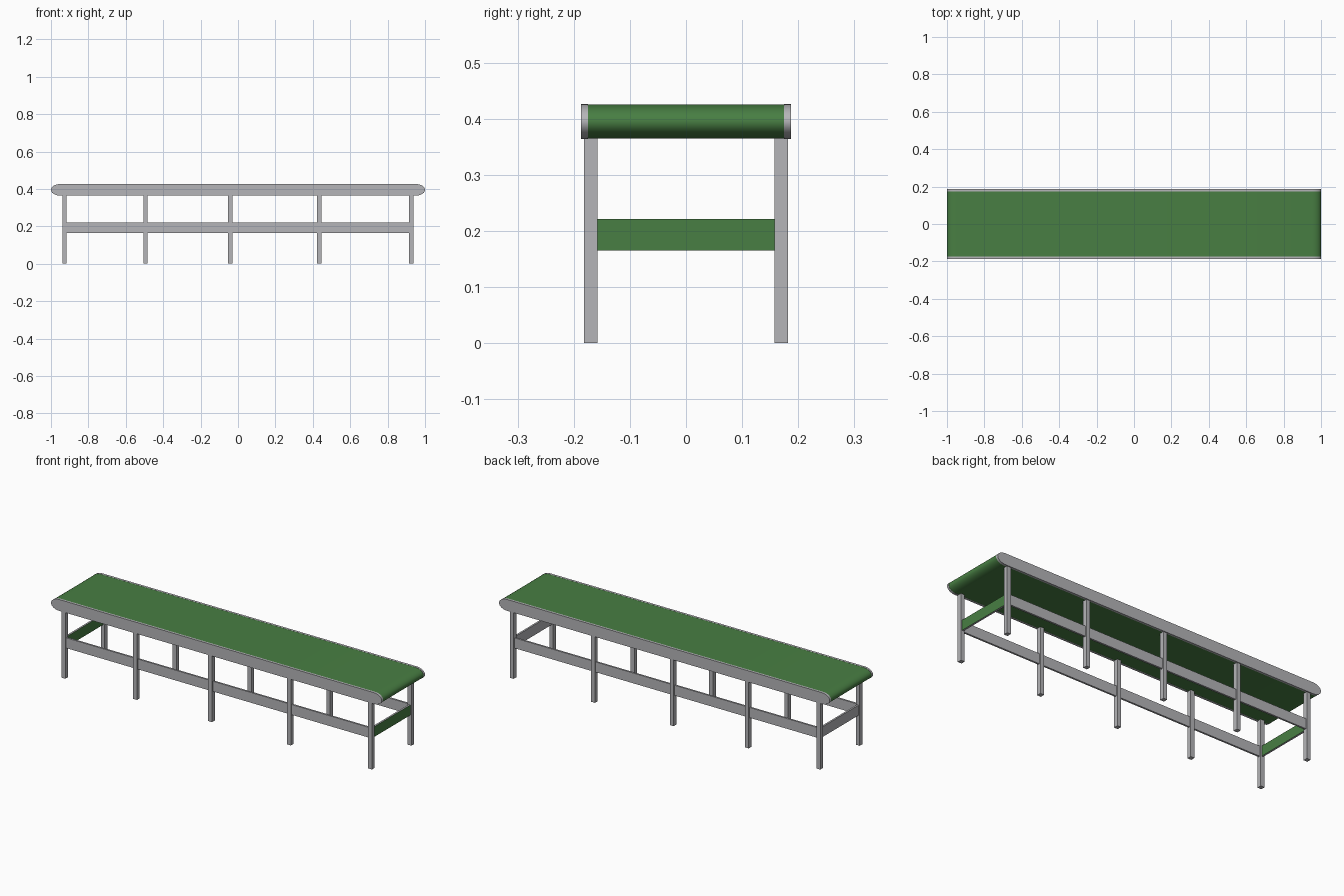
import bpy, bmesh, math

if "Cube" in bpy.data.objects:
    bpy.data.objects.remove(bpy.data.objects["Cube"])


def material(name, col):
    m = bpy.data.materials.new(name)
    m.diffuse_color = (*col, 1)
    m.use_nodes = True
    m.node_tree.nodes["Principled BSDF"].inputs["Base Color"].default_value = m.diffuse_color
    return m


GREY = material("grey metal", (0.46, 0.46, 0.48))
GREEN = material("green belt", (0.065, 0.21, 0.056))


def finish(name, bm, mats, smooth=False):
    bmesh.ops.recalc_face_normals(bm, faces=bm.faces)
    me = bpy.data.meshes.new(name)
    bm.to_mesh(me)
    bm.free()
    for m in mats:
        me.materials.append(m)
    ob = bpy.data.objects.new(name, me)
    bpy.context.collection.objects.link(ob)
    if smooth:
        bpy.ops.object.select_all(action='DESELECT')
        ob.select_set(True)
        bpy.context.view_layer.objects.active = ob
        bpy.ops.object.shade_smooth_by_angle(angle=math.radians(35))
    return ob


def box(name, x0, x1, y0, y1, z0, z1, mats=(GREY,)):
    bm = bmesh.new()
    bmesh.ops.create_cube(bm, size=1)
    for v in bm.verts:
        v.co = (x1 if v.co.x > 0 else x0, y1 if v.co.y > 0 else y0, z1 if v.co.z > 0 else z0)
    ob = finish(name, bm, mats)
    return ob


def capsule(name, y0, y1, mat, half_len, rx, rz, zc=0.395, n=16):
    """Long bar with rounded ends, extruded along y."""
    bm = bmesh.new()
    pts = []
    for side in (1, -1):
        for i in range(n + 1):
            a = -math.pi / 2 + math.pi * i / n
            pts.append((side * (half_len - rx + rx * math.cos(a)), zc + side * rz * math.sin(a)))
    face = bm.faces.new([bm.verts.new((x, y0, z)) for x, z in pts])
    ext = bmesh.ops.extrude_face_region(bm, geom=[face])
    for g in ext["geom"]:
        if isinstance(g, bmesh.types.BMVert):
            g.co.y = y1
    return finish(name, bm, [mat], smooth=True)


# Belt loop and side rails
capsule("belt", -0.176, 0.176, GREEN, 0.999, 0.05, 0.0305)
for label, s in (("front", -1), ("back", 1)):
    capsule(label + "_side_rail", *sorted((s * 0.175, s * 0.187)), GREY, 1.0, 0.05, 0.031)

    # Legs
    for i, x in enumerate((-0.928, -0.495, -0.041, 0.435, 0.926)):
        box(f"{label}_leg_{i + 1}", x - 0.0115, x + 0.0115,
            *sorted((s * 0.158, s * 0.182)), 0, 0.368)

    # Long stretcher between the legs
    box(label + "_stretcher", -0.925, 0.923, s * 0.17 - 0.005, s * 0.17 + 0.005, 0.165, 0.221)

# End crossbars, green on the face towards +x
for label, x in (("left", -0.928), ("right", 0.926)):
    bar = box(label + "_crossbar", x - 0.005, x + 0.005, -0.16, 0.16, 0.165, 0.221, (GREY, GREEN))
    for p in bar.data.polygons:
        p.material_index = 1 if p.normal.x > 0.5 else 0
